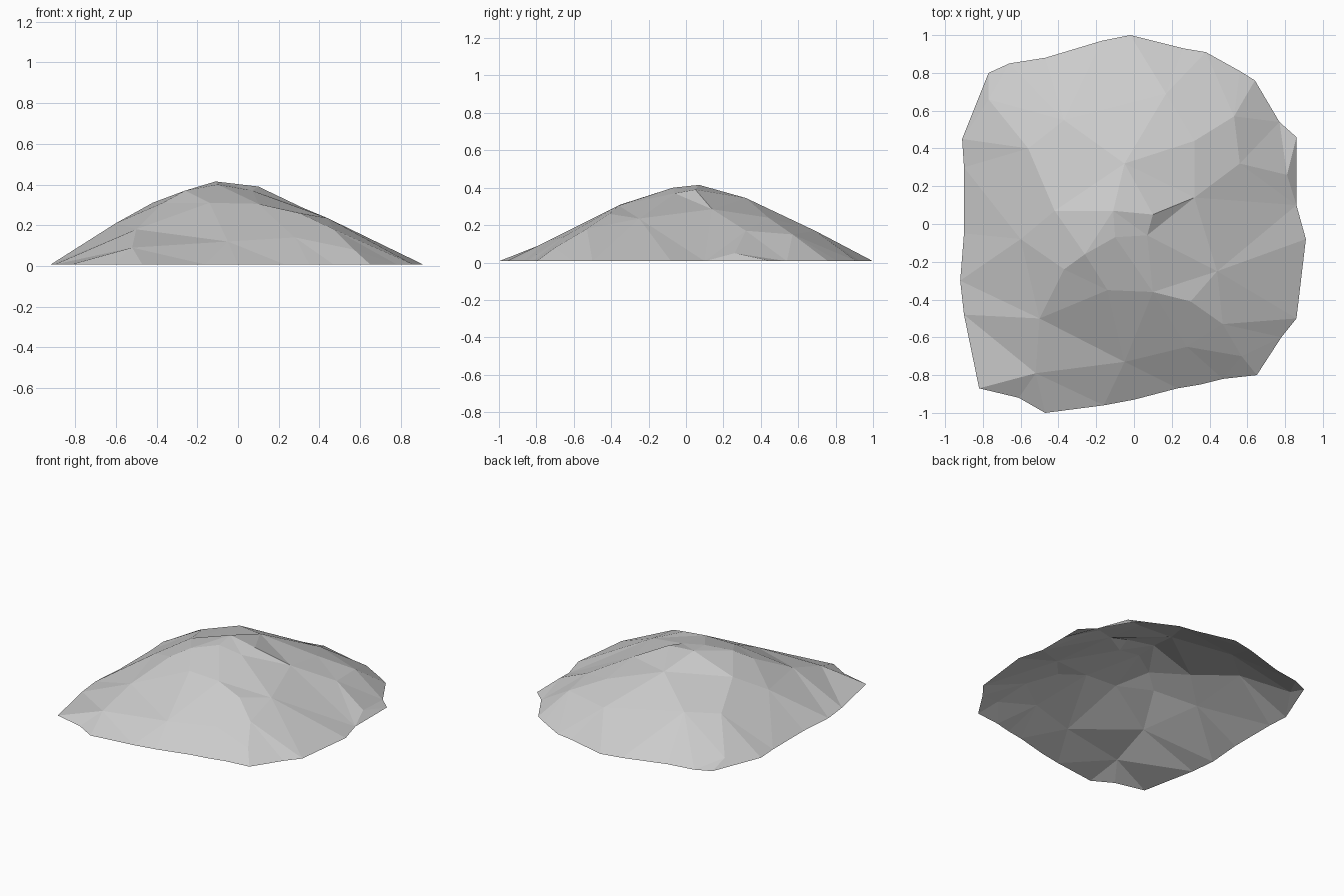
import bpy
import bmesh
from mathutils import Vector
from mathutils.geometry import delaunay_2d_cdt

default_cube = bpy.data.objects.get("Cube")
if default_cube:
    bpy.data.objects.remove(default_cube, do_unlink=True)

RIM_HEIGHT = 0.007

# Ground outline of the mound, counter-clockwise from the back
outline = [
    (-.02, 1), (-.17, .97), (-.47, .88), (-.66, .85), (-.77, .8),
    (-.91, .45), (-.9, .3), (-.9, -.05), (-.92, -.3), (-.9, -.48),
    (-.82, -.87), (-.61, -.92), (-.47, -1), (-.16, -.96), (0, -.93),
    (.23, -.87), (.35, -.85), (.47, -.82), (.65, -.8), (.78, -.6),
    (.86, -.5), (.91, -.08), (.86, .1), (.86, .46), (.77, .54),
    (.64, .76), (.56, .81), (.38, .91), (.26, .93),
]

# Crest: the highest corners of the stone
crest = [
    (-.11, .07, .415), (.1, .05, .39), (.07, -.06, .37),
    (-.1, -.07, .4), (-.05, .32, .345), (-.26, -.16, .37),
]

# Shoulder: the corners half-way down
shoulder = [
    (-.42, .07, .31), (-.37, -.24, .31), (-.14, -.35, .31),
    (.1, -.36, .305), (.3, -.41, .26), (.44, -.25, .235),
    (.32, .14, .285), (.32, .44, .24), (-.37, .55, .23),
]

# Skirt: the low corners near the ground
skirt = [
    (-.6, -.08, .21), (-.56, .4, .21), (-.77, .66, .05),
    (-.5, -.5, .18), (-.52, -.79, .09), (-.05, -.73, .12),
    (.28, -.65, .14), (.47, -.53, .18), (.57, -.7, .08),
    (.56, .32, .17), (.81, .26, .05), (.53, .57, .15), (.17, .69, .17),
]


def make_material(name, colour):
    material = bpy.data.materials.new(name)
    material.use_nodes = True
    material.diffuse_color = colour
    shader = material.node_tree.nodes["Principled BSDF"]
    shader.inputs["Base Color"].default_value = colour
    shader.inputs["Roughness"].default_value = 0.9
    return material


def make_faceted_shell(name, rim, corners, material):
    """Stretch flat triangles between a ground outline and raised corners."""
    points = [Vector((x, y, RIM_HEIGHT)) for x, y in rim]
    points += [Vector(corner) for corner in corners]
    flat_points = [point.to_2d() for point in points]
    border = list(range(len(rim)))
    result = delaunay_2d_cdt(flat_points, [], [border], 1, 1e-5)
    flat, triangles, sources = result[0], result[2], result[3]

    bm = bmesh.new()
    verts = [
        bm.verts.new((spot.x, spot.y, points[source[0]].z if source else RIM_HEIGHT))
        for spot, source in zip(flat, sources)
    ]
    for triangle in triangles:
        bm.faces.new([verts[index] for index in triangle])

    # Open underside: every facet looks up and outwards
    bm.normal_update()
    for face in bm.faces:
        face.smooth = False
        if face.normal.z < 0:
            face.normal_flip()

    mesh = bpy.data.meshes.new(name)
    bm.to_mesh(mesh)
    bm.free()
    mesh.materials.append(material)
    shell = bpy.data.objects.new(name, mesh)
    bpy.context.collection.objects.link(shell)
    return shell


stone = make_material("pale grey stone", (0.6, 0.6, 0.6, 1))
make_faceted_shell("rock_mound", outline, crest + shoulder + skirt, stone)
